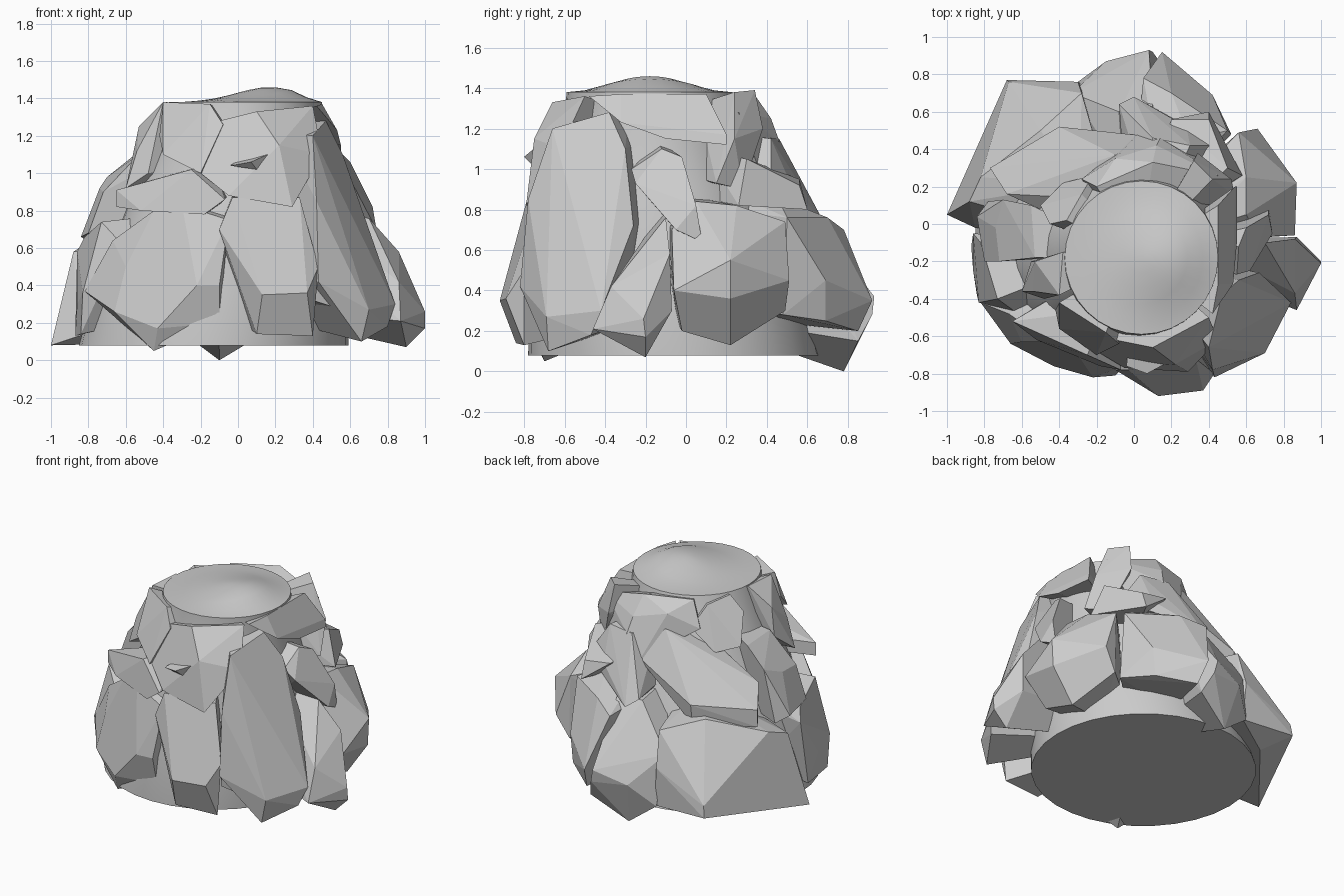
import bpy, bmesh, math
from mathutils import Vector


def finish(name, bm):
    bmesh.ops.recalc_face_normals(bm, faces=bm.faces)
    me = bpy.data.meshes.new(name)
    bm.to_mesh(me)
    bm.free()
    ob = bpy.data.objects.new(name, me)
    bpy.context.collection.objects.link(ob)
    return ob


def axis(z):
    # Leaning centre line of the mound
    t = (z - 0.08) / 1.3
    return Vector((-0.13 + 0.17 * t, -0.06 - 0.12 * t, z))


def rock(name, *pts, inset=0.45):
    # Chiselled boulder: hull of its outer corners plus a copy sunk into the core
    bm = bmesh.new()
    for p in pts:
        p = Vector(p)
        bm.verts.new(p)
        bm.verts.new(p.lerp(axis(min(max(p.z + 0.08, 0.3), 1.25)), inset))
    res = bmesh.ops.convex_hull(bm, input=bm.verts)
    junk = {v for v in res["geom_interior"] if isinstance(v, bmesh.types.BMVert)}
    bmesh.ops.delete(bm, geom=list(junk), context='VERTS')
    bmesh.ops.dissolve_limit(bm, angle_limit=math.radians(6), verts=bm.verts, edges=bm.edges)
    return finish(name, bm)


# Core: leaning truncated cone with a shallow off-centre dome on top
bm = bmesh.new()
N = 32
rings = []
for z, r in [(0.08, 0.72), (0.4, 0.68), (0.9, 0.54), (1.2, 0.44), (1.38, 0.41)]:
    c = axis(z)
    rings.append([bm.verts.new(c + Vector((r * math.cos(a), r * math.sin(a), 0)))
                  for a in (2 * math.pi * i / N for i in range(N))])
for k in (0.8, 0.6, 0.4, 0.2, 0.05):
    ring = []
    for i in range(N):
        a = 2 * math.pi * i / N
        p = axis(1.38) + Vector((0.41 * k * math.cos(a), 0.41 * k * math.sin(a), 0))
        d = math.hypot(p.x - 0.17, p.y + 0.18)
        p.z += 0.08 * math.exp(-(d / 0.25) ** 2) * min(1, (1 - k) * 3)
        ring.append(bm.verts.new(p))
    rings.append(ring)
for a, b in zip(rings, rings[1:]):
    for i in range(N):
        bm.faces.new((a[i], a[(i + 1) % N], b[(i + 1) % N], b[i]))
bm.faces.new(rings[0])
bm.faces.new(rings[-1])
core = finish("core", bm)
bpy.context.view_layer.objects.active = core
core.select_set(True)
bpy.ops.object.shade_smooth_by_angle(angle=math.radians(30))

# Front rocks
rock("front_left_boulder", (-.82, -.42, .37), (-.66, -.64, .26), (-.45, -.70, .05), (-.43, -.76, .17),
     (-.10, -.76, .20), (-.22, -.82, .40), (-.10, -.81, .40), (-.05, -.76, .75), (-.3, -.70, .83),
     (-.45, -.63, .80), (-.67, -.48, .64), (-.60, -.63, .50))
rock("front_centre_boulder", (-.10, -.78, .70), (.10, -.84, .14), (.40, -.80, .13), (.13, -.92, .35),
     (.37, -.89, .36), (.43, -.80, .50), (.33, -.72, .87), (-.03, -.78, .87))
rock("front_upper_boulder", (-.20, -.68, 1.0), (-.05, -.77, .88), (.29, -.79, .82), (.45, -.62, 1.10),
     (.40, -.50, 1.36), (.10, -.66, 1.33), (-.10, -.62, 1.28), (.22, -.75, 1.15))
rock("front_ledge", (-.65, -.52, .91), (-.65, -.52, .82), (-.52, -.62, .80), (-.18, -.76, .78),
     (-.07, -.78, .86), (-.25, -.70, 1.02))
rock("front_left_upper", (-.40, -.42, 1.38), (-.15, -.58, 1.37), (-.08, -.64, 1.26), (-.2, -.70, 1.0),
     (-.40, -.56, 1.10), (-.42, -.46, 1.2))
rock("front_chip", (.04, -.77, 1.06), (-.04, -.76, 1.04), (.10, -.76, 1.02), (.18, -.74, 1.11), (.07, -.80, 1.06))
rock("front_low_chip", (.42, -.78, .52), (.40, -.76, .32), (.59, -.70, .26), (.60, -.68, .38), (.50, -.72, .46))

# Right rocks
rock("right_front_slab", (.40, -.66, 1.20), (.47, -.38, 1.28), (.56, -.30, 1.10), (.84, -.42, .30),
     (.80, -.47, .18), (.66, -.68, .10), (.70, -.69, .27), (.43, -.82, .42), (.42, -.78, .85),
     (.67, -.26, .72))
rock("right_spur", (.70, -.10, .76), (.74, -.22, .62), (.86, -.37, .42), (.87, -.46, .21), (.90, -.20, .07),
     (1., -.20, .17), (1., -.21, .26), (.87, -.07, .30), (.86, -.08, .58))
rock("right_back_boulder", (.66, -.07, .70), (.60, .05, .84), (.86, -.06, .40), (.86, .22, .36), (.87, .22, .55),
     (.57, .49, .30), (.66, .51, .45), (.56, .49, .74), (.70, .22, .13), (.72, -.02, .2), (.60, .25, .82))
rock("right_wedge", (.55, -.27, 1.0), (.56, -.12, 1.1), (.60, -.02, 1.06), (.72, .05, .82), (.72, .08, .64),
     (.74, -.05, .70), (.62, -.25, .93))
rock("right_cap", (.53, -.32, 1.23), (.55, .20, 1.12), (.54, .20, 1.17), (.45, .10, 1.37), (.45, -.32, 1.37),
     (.55, -.1, 1.15), (.42, -.48, 1.36), inset=.3)
rock("right_back_upper", (.42, .24, 1.38), (.32, .34, 1.39), (.34, .38, 1.20), (.45, .28, .90), (.54, .15, .93),
     (.52, .24, 1.15))
rock("right_back_ledge", (.50, .30, 1.05), (.40, .56, .92), (.40, .60, .80), (.58, .26, .82), (.2, .56, .95))

# Back rocks
rock("back_right_boulder", (.30, .45, .86), (.20, .70, .76), (.50, .50, .76), (.52, .48, .28), (.40, .69, .25),
     (.42, .69, .45), (.18, .85, .20), (.15, .92, .35), (.05, .78, .70))
rock("back_spur", (-.10, .78, .0), (.10, .92, .28), (-.15, .87, .30), (-.30, .76, .15), (.15, .85, .15),
     (.08, .93, .37), (-.08, .60, .78), (.10, .62, .78), (-.33, .70, .5))
rock("back_left_block", (-1., .05, .08), (-.68, .77, .17), (-.88, .12, .58), (-.67, .76, .25), (-.30, .76, .42),
     (-.28, .70, .66), (-.50, .50, .72), (-.82, .25, .62), (-.28, .75, .15), (-.55, .60, .09), (-.85, -.02, .13))
rock("back_slab", (-.77, .30, .66), (-.77, .30, .78), (-.68, .16, .90), (-.40, .52, .80), (.07, .47, 1.02),
     (-.10, .37, 1.20), (.12, .34, 1.18), (-.40, .50, .66))
rock("back_upper_block", (-.10, .35, 1.30), (.12, .42, 1.25), (.14, .46, 1.14), (.02, .48, 1.0), (.35, .36, 1.0),
     (.45, .26, 1.28), (-.28, .24, 1.2), (.10, .33, 1.38), (-.2, .2, 1.37))
rock("back_wedge", (.0, .68, .74), (.28, .52, .92), (.28, .48, .98), (-.08, .64, .80), (.10, .46, 1.15),
     (.47, .42, .9), (.30, .42, 1.15))

# Left rocks
rock("left_low_boulder", (-.86, -.05, .58), (-.87, -.12, .13), (-.84, -.38, .14), (-.83, -.42, .36),
     (-.73, -.40, .74), (-.62, -.48, .62), (-.82, -.10, .66), (-.86, -.25, .30))
rock("left_pillar", (-.84, .04, .66), (-.70, .13, .98), (-.55, .10, 1.10), (-.53, -.18, 1.10), (-.72, -.20, .90),
     (-.80, -.20, .68), (-.78, .12, .62), (-.74, -.02, .92))
rock("left_upper_front", (-.53, -.20, 1.25), (-.54, -.36, 1.12), (-.48, -.40, 1.0), (-.40, -.38, 1.38),
     (-.38, -.15, 1.38), (-.55, -.20, 1.05), (-.60, -.36, .92))
rock("left_upper_back", (-.45, .0, 1.28), (-.50, .10, 1.08), (-.38, .22, 1.05), (-.28, .16, 1.34),
     (-.36, .02, 1.38), (-.22, .26, 1.20))
